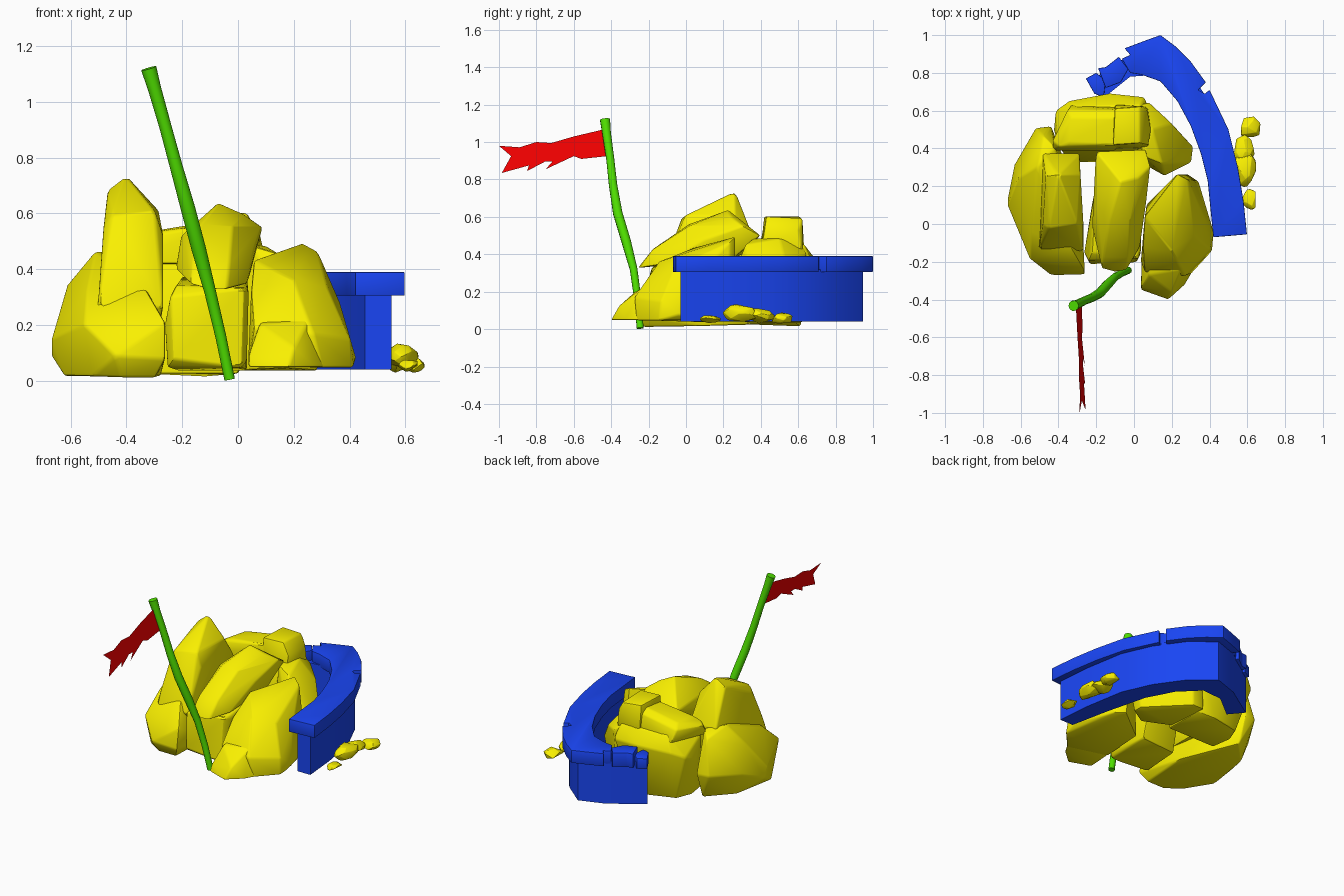
import bpy, bmesh, math, random
from mathutils import Vector

random.seed(4)


def material(name, color):
    m = bpy.data.materials.new(name)
    m.diffuse_color = (*color, 1)
    return m


YELLOW = material("yellow", (0.95, 0.87, 0.0))
BLUE = material("blue", (0.01, 0.06, 0.9))
GREEN = material("green", (0.08, 0.75, 0.0))
RED = material("red", (0.9, 0.0, 0.0))


def finish(name, bm, mat, bevel=0.0):
    """Bevel the hard edges, then turn the bmesh into a shaded object."""
    bmesh.ops.recalc_face_normals(bm, faces=bm.faces[:])
    if bevel:
        hard = [e for e in bm.edges if len(e.link_faces) == 2
                and e.calc_face_angle(0) > math.radians(22)]
        bmesh.ops.bevel(bm, geom=hard, offset=bevel, segments=2, profile=0.5,
                        affect='EDGES', clamp_overlap=True)
    mesh = bpy.data.meshes.new(name)
    bm.to_mesh(mesh)
    bm.free()
    obj = bpy.data.objects.new(name, mesh)
    bpy.context.collection.objects.link(obj)
    mesh.materials.append(mat)
    bpy.ops.object.select_all(action='DESELECT')
    obj.select_set(True)
    bpy.context.view_layer.objects.active = obj
    bpy.ops.object.shade_smooth_by_angle(angle=math.radians(28))
    return obj


def rock(name, points, bevel=0.01, grow=1.02):
    """Faceted boulder: convex hull around a few corner points."""
    bm = bmesh.new()
    mid = sum((Vector(p) for p in points), Vector()) / len(points)
    for p in points:
        bm.verts.new(mid + (Vector(p) - mid) * grow)
    bmesh.ops.convex_hull(bm, input=bm.verts[:])
    loose = [v for v in bm.verts if not v.link_faces]
    bmesh.ops.delete(bm, geom=loose, context='VERTS')
    bmesh.ops.dissolve_limit(bm, angle_limit=math.radians(6),
                             verts=bm.verts[:], edges=bm.edges[:])
    return finish(name, bm, YELLOW, bevel)


def prism(name, outline, z0, z1, bevel):
    """Vertical extrusion of a plan outline."""
    bm = bmesh.new()
    face = bm.faces.new([bm.verts.new((x, y, z0)) for x, y in outline])
    new = bmesh.ops.extrude_face_region(bm, geom=[face])["geom"]
    top = [g for g in new if isinstance(g, bmesh.types.BMVert)]
    bmesh.ops.translate(bm, verts=top, vec=(0, 0, z1 - z0))
    return finish(name, bm, BLUE, bevel)


# Boulders
rock("left_boulder", [
    (-.62, 0, .02), (-.52, -.16, .02), (-.42, -.22, .015), (-.30, -.22, .015),
    (-.28, .1, .02), (-.44, .45, .03), (-.58, .3, .03),
    (-.665, .13, .09), (-.665, .1, .15), (-.44, -.265, .09), (-.265, -.26, .08),
    (-.265, -.24, .21), (-.55, -.18, .2), (-.63, .31, .17), (-.52, .5, .2),
    (-.44, .51, .2), (-.61, .24, .34), (-.54, -.04, .32), (-.51, .3, .46),
    (-.42, .4, .45), (-.48, .46, .42), (-.33, -.13, .32)])
rock("tall_boulder", [
    (-.50, -.13, .27), (-.27, -.14, .27), (-.48, .0, .55), (-.45, -.02, .59),
    (-.30, .0, .605), (-.27, .0, .52), (-.40, .26, .73), (-.465, .25, .68),
    (-.285, .26, .605), (-.29, .37, .45), (-.48, .37, .45),
    (-.47, .3, .15), (-.29, .3, .15), (-.29, -.05, .15)])
rock("leaning_boulder", [
    (-.17, -.23, .35), (-.10, -.25, .33), (-.04, -.24, .33), (.03, -.12, .35),
    (-.22, -.02, .40), (-.16, -.17, .43), (-.03, -.17, .43), (-.2, .1, .52),
    (-.13, .02, .56), (-.02, .02, .55), (-.07, .22, .635), (.02, .24, .595),
    (.085, .3, .55), (.06, .1, .48), (-.2, .38, .5), (.06, .39, .5),
    (-.15, .3, .40), (.04, .25, .38)])
rock("centre_boulder", [
    (-.25, -.17, .05), (-.23, -.21, .08), (.01, -.2, .05), (.03, -.16, .08),
    (-.26, -.15, .2), (-.24, -.19, .3), (-.22, -.15, .34), (.02, -.18, .33),
    (.035, -.13, .32), (-.22, .1, .04), (.03, .12, .04), (-.2, .2, .37),
    (.03, .22, .37)])
rock("right_boulder", [
    (.04, -.2, .06), (.07, .1, .05), (.14, .16, .08), (.28, .26, .06),
    (.34, .22, .06), (.42, -.04, .08), (.41, -.14, .05), (.30, -.26, .05),
    (.35, .08, .31), (.285, .23, .46), (.23, .26, .49), (.14, .14, .46),
    (.06, .04, .43), (.05, -.12, .32), (.20, -.14, .36), (.32, -.06, .33),
    (.40, -.13, .15), (.06, -.25, .19), (.27, -.27, .17)])
rock("front_right_boulder", [
    (.04, -.35, .05), (.18, -.4, .05), (.27, -.32, .05), (.34, -.2, .05),
    (.04, -.2, .06), (.04, -.33, .09), (.08, -.27, .2), (.2, -.36, .12),
    (.25, -.24, .215), (.09, -.12, .24), (.27, -.12, .24)])
rock("back_right_boulder", [
    (.0, .35, .04), (.16, .26, .05), (.28, .34, .04), (.28, .40, .04),
    (.06, .62, .04), (-.02, .62, .04), (.16, .26, .3), (.3, .33, .2),
    (.31, .41, .22), (.2, .53, .36), (.08, .64, .4), (.0, .62, .46),
    (.15, .32, .45), (.05, .36, .48), (.1, .5, .48)])
rock("back_boulder", [
    (-.36, .46, .03), (-.32, .56, .03), (-.12, .61, .02), (-.02, .58, .04),
    (-.34, .33, .03), (.0, .33, .03), (-.42, .5, .28), (-.41, .6, .33),
    (-.34, .65, .36), (-.13, .69, .37), (.05, .67, .36), (.08, .6, .38),
    (-.4, .42, .42), (-.3, .62, .46), (.03, .63, .45), (.02, .4, .45)])
rock("top_back_boulder", [
    (-.43, .39, .42), (-.1, .39, .42), (-.43, .44, .49), (-.39, .41, .51),
    (-.35, .6, .50), (-.33, .63, .42), (-.08, .62, .42), (-.07, .6, .55),
    (-.10, .56, .57), (-.33, .56, .53), (-.34, .43, .53), (-.08, .42, .56)])
rock("top_side_boulder", [
    (-.1, .4, .42), (.07, .4, .42), (-.1, .63, .42), (.07, .62, .42),
    (-.11, .42, .60), (.03, .43, .60), (-.10, .61, .60), (.03, .62, .59),
    (.09, .5, .47), (.075, .42, .53), (.07, .6, .53)])

# Pebbles beside the wall
for i, (c, s) in enumerate([
        ((.615, .51, .058), (.055, .065, .03)),
        ((.58, .38, .07), (.055, .09, .04)),
        ((.585, .30, .085), (.06, .10, .05)),
        ((.615, .13, .055), (.04, .055, .022))]):
    pts = []
    for k in range(26):
        d = Vector([random.gauss(0, 1) for _ in range(3)]).normalized()
        pts.append([c[a] + d[a] * s[a] for a in range(3)])
    rock(f"pebble_{i + 1}", pts, 0.003, 1.05)

# Curved wall with a chipped, overhanging cap
prism("curved_wall", [
    (.55, -.03), (.53, .2), (.485, .46), (.40, .65), (.28, .82), (.13, .945),
    (-.03, .89), (-.245, .75), (-.17, .66), (-.02, .78), (.12, .79),
    (.24, .67), (.33, .5), (.40, .23), (.455, -.03)], .04, .32, 0)
prism("wall_cap", [
    (.598, -.055), (.58, .12), (.55, .3), (.50, .5), (.40, .71), (.375, .69),
    (.34, .71), (.38, .75), (.30, .86), (.22, .94), (.14, 1.0), (.07, .975),
    (-.05, .93), (-.02, .895), (-.065, .875), (-.02, .80), (.04, .79),
    (.14, .755), (.23, .65), (.30, .52), (.355, .37), (.39, .23), (.42, -.07)],
    .305, .39, .004)

# Broken cap pieces
prism("broken_cap_block", [
    (-.19, .825), (-.15, .83), (-.08, .885), (-.03, .82), (-.07, .75),
    (-.15, .72)], .29, .385, .005)
prism("broken_cap_chip", [
    (-.255, .77), (-.2, .8), (-.15, .76), (-.16, .67), (-.21, .69)],
    .28, .35, .004)

# Bent flagpole
curve = bpy.data.curves.new("flagpole", 'CURVE')
curve.dimensions = '3D'
curve.bevel_depth = 0.02
curve.bevel_resolution = 3
curve.use_fill_caps = True
path = [(-.03, -.245, .005, .95), (-.062, -.258, .16, .98), (-.1, -.28, .32, 1.05),
        (-.14, -.32, .47, 1.3), (-.18, -.365, .62, 1.3), (-.222, -.39, .77, 1.15),
        (-.26, -.405, .91, 1.1), (-.30, -.425, 1.05, 1.2), (-.32, -.433, 1.12, 1.4)]
spline = curve.splines.new('POLY')
spline.points.add(len(path) - 1)
for pt, (x, y, z, r) in zip(spline.points, path):
    pt.co = (x, y, z, 1)
    pt.radius = r
pole = bpy.data.objects.new("flagpole", curve)
bpy.context.collection.objects.link(pole)
curve.materials.append(GREEN)
bpy.ops.object.select_all(action='DESELECT')
pole.select_set(True)
bpy.context.view_layer.objects.active = pole
bpy.ops.object.convert(target='MESH')
bpy.ops.object.shade_smooth_by_angle(angle=math.radians(40))

# Ragged flag: thin sheet leaning with the pole
flag = [(-.43, 1.07), (-.6, 1.03), (-.72, .995), (-.8, 1.0), (-.89, .972),
        (-1.0, .98), (-.935, .925), (-.985, .835), (-.84, .875), (-.78, .915),
        (-.85, .845), (-.755, .895), (-.715, .895), (-.75, .855), (-.6, .925),
        (-.51, .95), (-.56, .91), (-.42, .925)]
bm = bmesh.new()
sheet = bm.faces.new([bm.verts.new((-.31 + (1.08 - z) * .22, y, z)) for y, z in flag])
bmesh.ops.triangulate(bm, faces=[sheet])
finish("ragged_flag", bm, RED)
